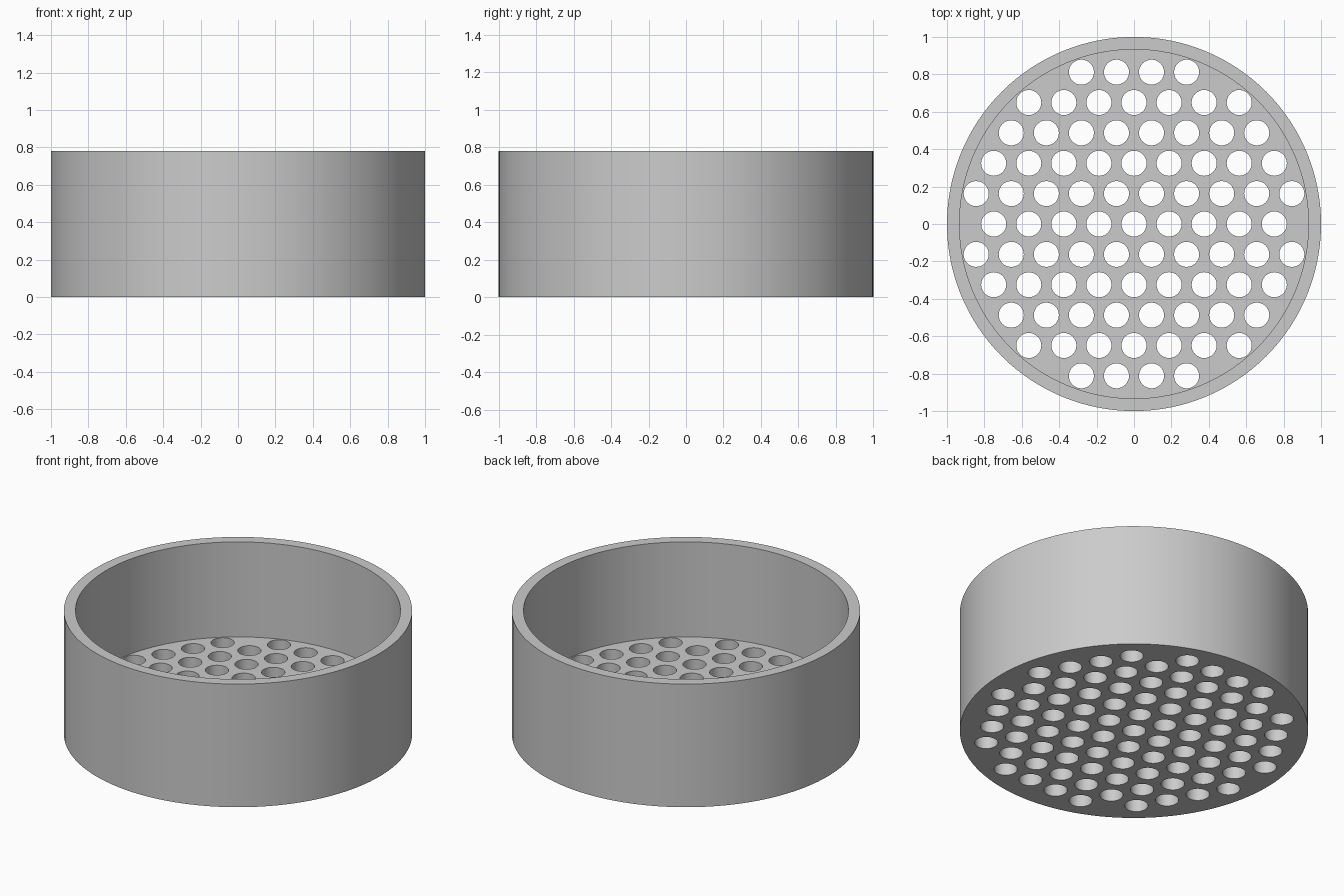
import bpy, bmesh, math
from mathutils import Matrix

if "Cube" in bpy.data.objects:
    bpy.data.objects.remove(bpy.data.objects["Cube"])

OUTER, INNER, HEIGHT, FLOOR = 1.0, 0.933, 0.78, 0.178
PITCH, HOLE_R, LIMIT = 0.1875, 0.067, 0.88
SIDES, HOLE_SIDES = 128, 32


def make_object(name, bm):
    mesh = bpy.data.meshes.new(name)
    bm.to_mesh(mesh)
    bm.free()
    obj = bpy.data.objects.new(name, mesh)
    bpy.context.collection.objects.link(obj)
    return obj


def add_cylinder(bm, radius, z0, z1, sides, x=0.0, y=0.0):
    bmesh.ops.create_cone(
        bm, cap_ends=True, segments=sides, radius1=radius, radius2=radius,
        depth=z1 - z0, matrix=Matrix.Translation((x, y, (z0 + z1) / 2)))


# Round dish: rings joined from the underside, up the wall and down to the floor
bm = bmesh.new()
rings = []
for r, z in [(OUTER, 0), (OUTER, HEIGHT), (INNER, HEIGHT), (INNER, FLOOR)]:
    rings.append([bm.verts.new((r * math.cos(2 * math.pi * i / SIDES),
                                r * math.sin(2 * math.pi * i / SIDES), z))
                  for i in range(SIDES)])
for low, high in zip(rings, rings[1:]):
    for i in range(SIDES):
        j = (i + 1) % SIDES
        bm.faces.new((low[i], low[j], high[j], high[i]))
bm.faces.new(rings[0][::-1])
bm.faces.new(rings[-1])
bmesh.ops.recalc_face_normals(bm, faces=bm.faces[:])
dish = make_object("perforated_dish", bm)

# Drain holes: staggered grid kept inside the wall
bm = bmesh.new()
for row in range(-5, 6):
    y = row * PITCH * math.sqrt(3) / 2
    for col in range(-6, 7):
        x = (col + 0.5 * (row % 2)) * PITCH
        if math.hypot(x, y) < LIMIT:
            add_cylinder(bm, HOLE_R, -0.1, FLOOR + 0.1, HOLE_SIDES, x, y)
cutter = make_object("hole_cutter", bm)
cutter.hide_render = True

cut = dish.modifiers.new("drain_holes", 'BOOLEAN')
cut.operation = 'DIFFERENCE'
cut.solver = 'EXACT'
cut.object = cutter
bpy.context.view_layer.objects.active = dish
dish.select_set(True)
bpy.ops.object.modifier_apply(modifier=cut.name)
bpy.data.objects.remove(cutter, do_unlink=True)

# Plain grey finish
grey = bpy.data.materials.new("light_grey")
grey.diffuse_color = (0.6, 0.6, 0.6, 1)
grey.use_nodes = True
grey.node_tree.nodes["Principled BSDF"].inputs["Base Color"].default_value = grey.diffuse_color
dish.data.materials.clear()
dish.data.materials.append(grey)
bpy.ops.object.shade_smooth_by_angle(angle=math.radians(30))
